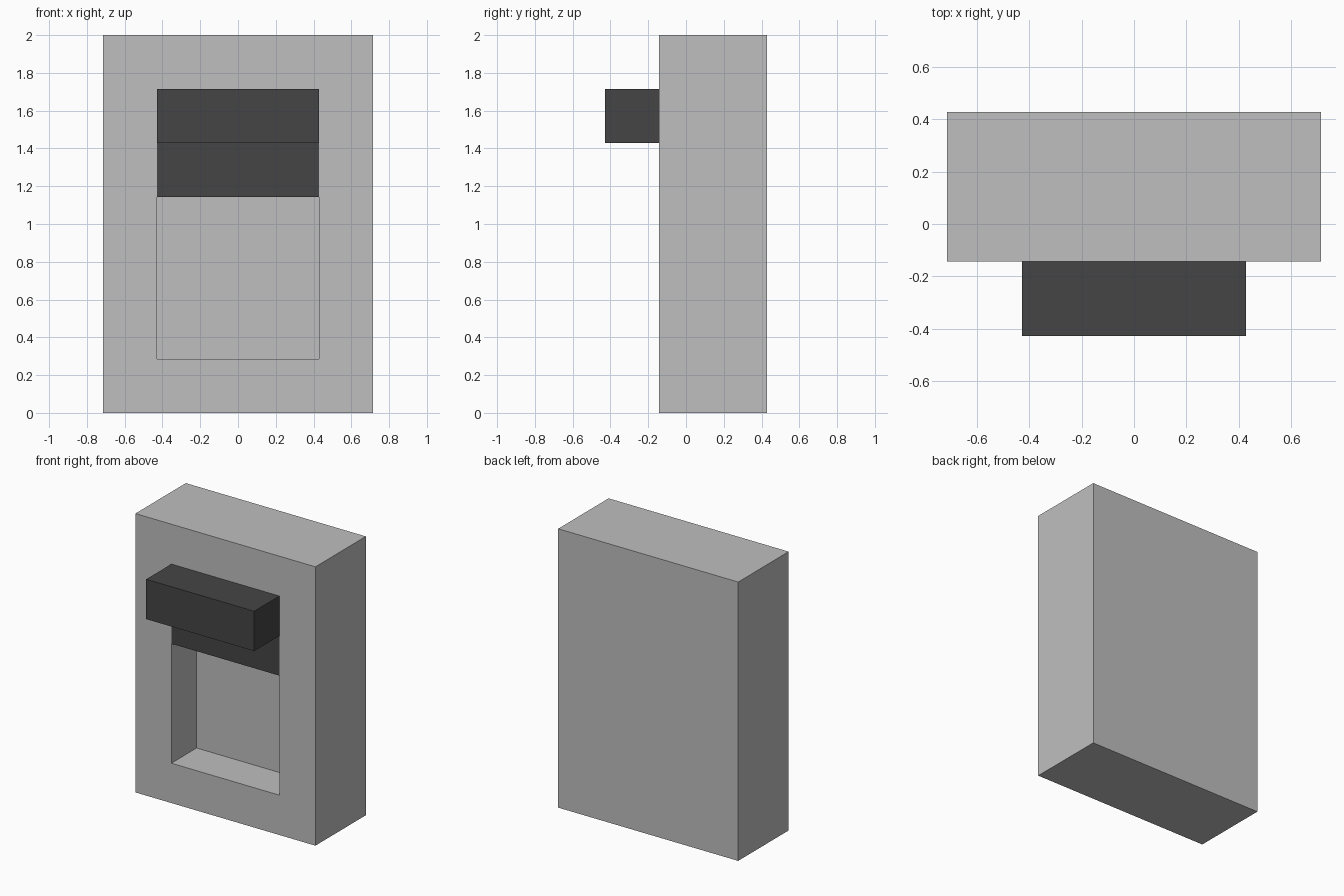
import bpy
import bmesh
from mathutils import Vector

default_cube = bpy.data.objects.get("Cube")
if default_cube:
    bpy.data.objects.remove(default_cube, do_unlink=True)

U = 2 / 14  # the model sits on a grid, 14 units tall


def make_material(name, value):
    mat = bpy.data.materials.new(name)
    mat.use_nodes = True
    colour = (value, value, value, 1)
    mat.diffuse_color = colour
    mat.node_tree.nodes["Principled BSDF"].inputs["Base Color"].default_value = colour
    return mat


def make_box(name, low, high, mat, edit=None):
    """Box between two corners given in grid units, with an optional bmesh edit."""
    low, high = Vector(low) * U, Vector(high) * U
    bm = bmesh.new()
    bmesh.ops.create_cube(bm, size=1)
    for v in bm.verts:
        v.co = (low + high) / 2 + v.co * (high - low)
    if edit:
        edit(bm)
    mesh = bpy.data.meshes.new(name)
    bm.to_mesh(mesh)
    bm.free()
    mesh.materials.append(mat)
    obj = bpy.data.objects.new(name, mesh)
    bpy.context.collection.objects.link(obj)
    return obj


def cut_recess(bm):
    """Inset the front face by two units and push it two units inwards."""
    bm.normal_update()
    front = min(bm.faces, key=lambda f: f.calc_center_median().y)
    bmesh.ops.inset_region(bm, faces=[front], thickness=2 * U, use_even_offset=True)
    walls = bmesh.ops.extrude_face_region(bm, geom=[front])
    back = [g for g in walls["geom"] if isinstance(g, bmesh.types.BMVert)]
    bmesh.ops.translate(bm, verts=back, vec=(0, 2 * U, 0))
    if front.is_valid:
        bmesh.ops.delete(bm, geom=[front], context="FACES_ONLY")
    bmesh.ops.recalc_face_normals(bm, faces=bm.faces)


light_grey = make_material("light grey", 0.521)
dark_grey = make_material("dark grey", 0.060)

# Housing with a rectangular recess in its front
make_box("housing", (-5, -1, 0), (5, 3, 14), light_grey, cut_recess)

# Dark block filling the top of the recess, flush with the front
make_box("recess_block", (-3, -1, 8), (3, 1, 12), dark_grey)

# Bar standing out in front of the block
make_box("front_bar", (-3, -3, 10), (3, -1, 12), dark_grey)
